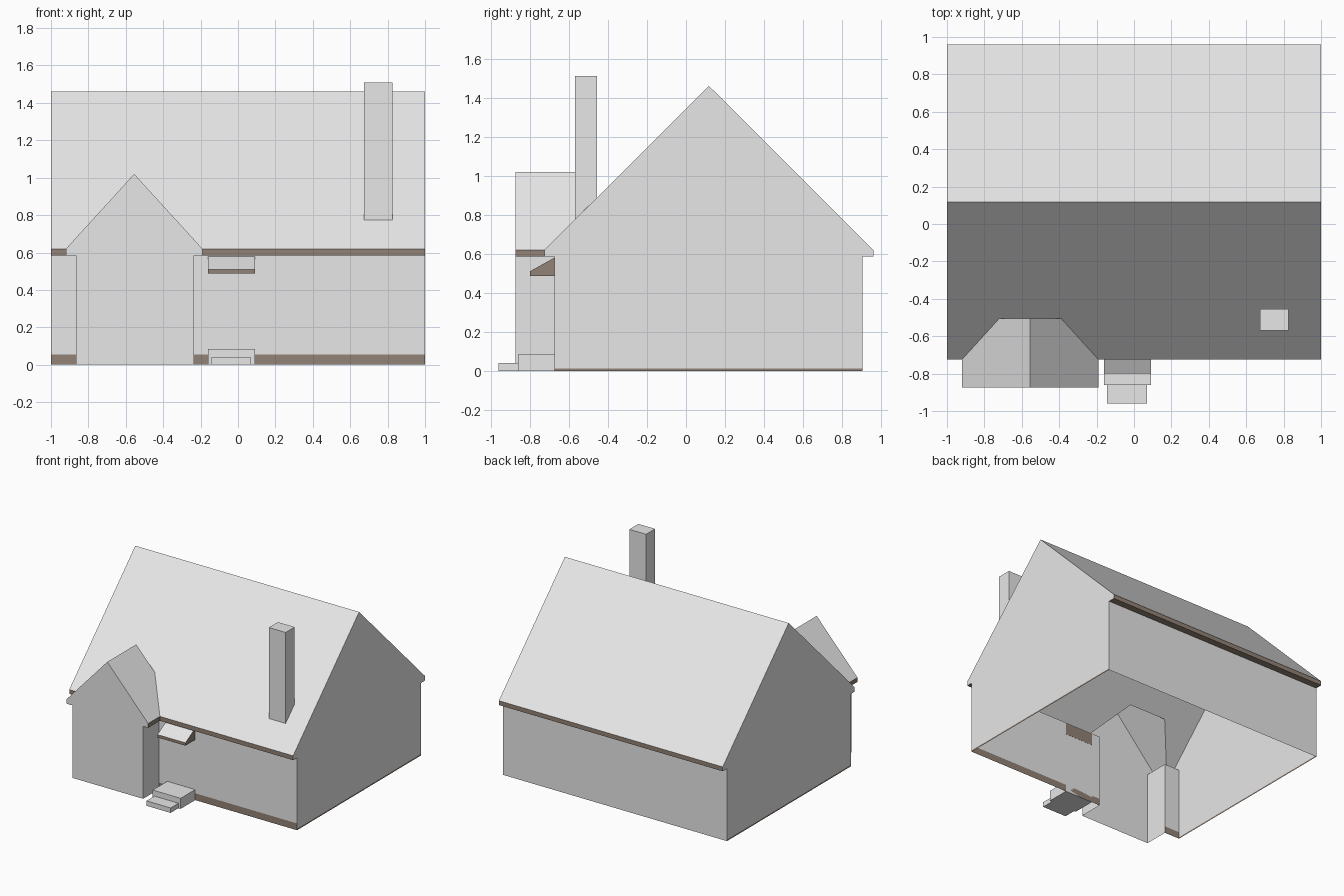
import bpy
import bmesh
from mathutils import Vector

if "Cube" in bpy.data.objects:
    bpy.data.objects.remove(bpy.data.objects["Cube"], do_unlink=True)


def material(name, rgb):
    mat = bpy.data.materials.new(name)
    mat.use_nodes = True
    mat.diffuse_color = (*rgb, 1)
    mat.node_tree.nodes["Principled BSDF"].inputs["Base Color"].default_value = (*rgb, 1)
    return mat


GREY = material("light grey", (0.8, 0.8, 0.8))
BROWN = material("brown trim", (0.29, 0.225, 0.18))


def prism(name, profile, axis, start, end):
    """Extrude a closed (horizontal, z) profile along the x or y axis."""
    bm = bmesh.new()
    place = (lambda h, z: (start, h, z)) if axis == "x" else (lambda h, z: (h, start, z))
    face = bm.faces.new([bm.verts.new(place(h, z)) for h, z in profile])
    new = bmesh.ops.extrude_face_region(bm, geom=[face])["geom"]
    step = Vector((end - start, 0, 0)) if axis == "x" else Vector((0, end - start, 0))
    bmesh.ops.translate(bm, vec=step, verts=[v for v in new if isinstance(v, bmesh.types.BMVert)])
    bmesh.ops.recalc_face_normals(bm, faces=bm.faces)
    mesh = bpy.data.meshes.new(name)
    bm.to_mesh(mesh)
    bm.free()
    mesh.materials.append(GREY)
    mesh.materials.append(BROWN)
    obj = bpy.data.objects.new(name, mesh)
    bpy.context.collection.objects.link(obj)
    return obj


def house_profile(wall_a, wall_b, eave_a, eave_b, ridge):
    """Gable outline with boxed eaves on both sides."""
    soffit, eave = 0.585, 0.62
    return [(wall_a, 0), (wall_a, soffit), (eave_a, soffit), (eave_a, eave),
            ((eave_a + eave_b) / 2, ridge),
            (eave_b, eave), (eave_b, soffit), (wall_b, soffit), (wall_b, 0)]


# Main house joined with the projecting front gable
house = prism("house_shell", house_profile(-0.675, 0.905, -0.725, 0.96, 1.46), "x", -1, 1)
wing = prism("front_gable", house_profile(-0.865, -0.235, -0.92, -0.19, 1.02), "y", -0.875, -0.505)
join = house.modifiers.new("join", "BOOLEAN")
join.operation = "UNION"
join.solver = "EXACT"
join.object = wing
bpy.context.view_layer.objects.active = house
bpy.ops.object.modifier_apply(modifier=join.name)
bpy.data.objects.remove(wing, do_unlink=True)

# Open underside, base strips, brown fascia and soffits
bm = bmesh.new()
bm.from_mesh(house.data)
bmesh.ops.delete(bm, geom=[f for f in bm.faces if f.calc_center_median().z < 0.001], context="FACES")
for height in (0.012, 0.055):
    bmesh.ops.bisect_plane(bm, geom=bm.verts[:] + bm.edges[:] + bm.faces[:],
                           plane_co=(0, 0, height), plane_no=(0, 0, 1))
bm.normal_update()
for f in bm.faces:
    c, n = f.calc_center_median(), f.normal
    low, high = min(v.co.z for v in f.verts), max(v.co.z for v in f.verts)
    trim = low > 0.58 and high < 0.625
    front_base = n.y < -0.9 and c.y > -0.7 and high < 0.06
    end_base = abs(n.x) > 0.9 and abs(c.x) > 0.99 and high < 0.015
    f.material_index = int(trim or front_base or end_base)
bm.to_mesh(house.data)
bm.free()

# Chimney standing on the front roof slope
prism("chimney", [(-0.57, 0.775), (-0.455, 0.889), (-0.455, 1.51), (-0.57, 1.51)], "x", 0.675, 0.825)

# Door canopy with a grey sloping top and brown sides
canopy = prism("door_canopy", [(-0.8, 0.487), (-0.8, 0.51), (-0.674, 0.58), (-0.674, 0.487)], "x", -0.16, 0.09)
for poly in canopy.data.polygons:
    poly.material_index = 0 if poly.normal.z > 0.5 else 1

# Door steps
for name, y0, y1, top, x0, x1 in (("upper_step", -0.86, -0.675, 0.085, -0.16, 0.09),
                                  ("lower_step", -0.96, -0.86, 0.04, -0.145, 0.07)):
    prism(name, [(y0, 0), (y1, 0), (y1, top), (y0, top)], "x", x0, x1)
